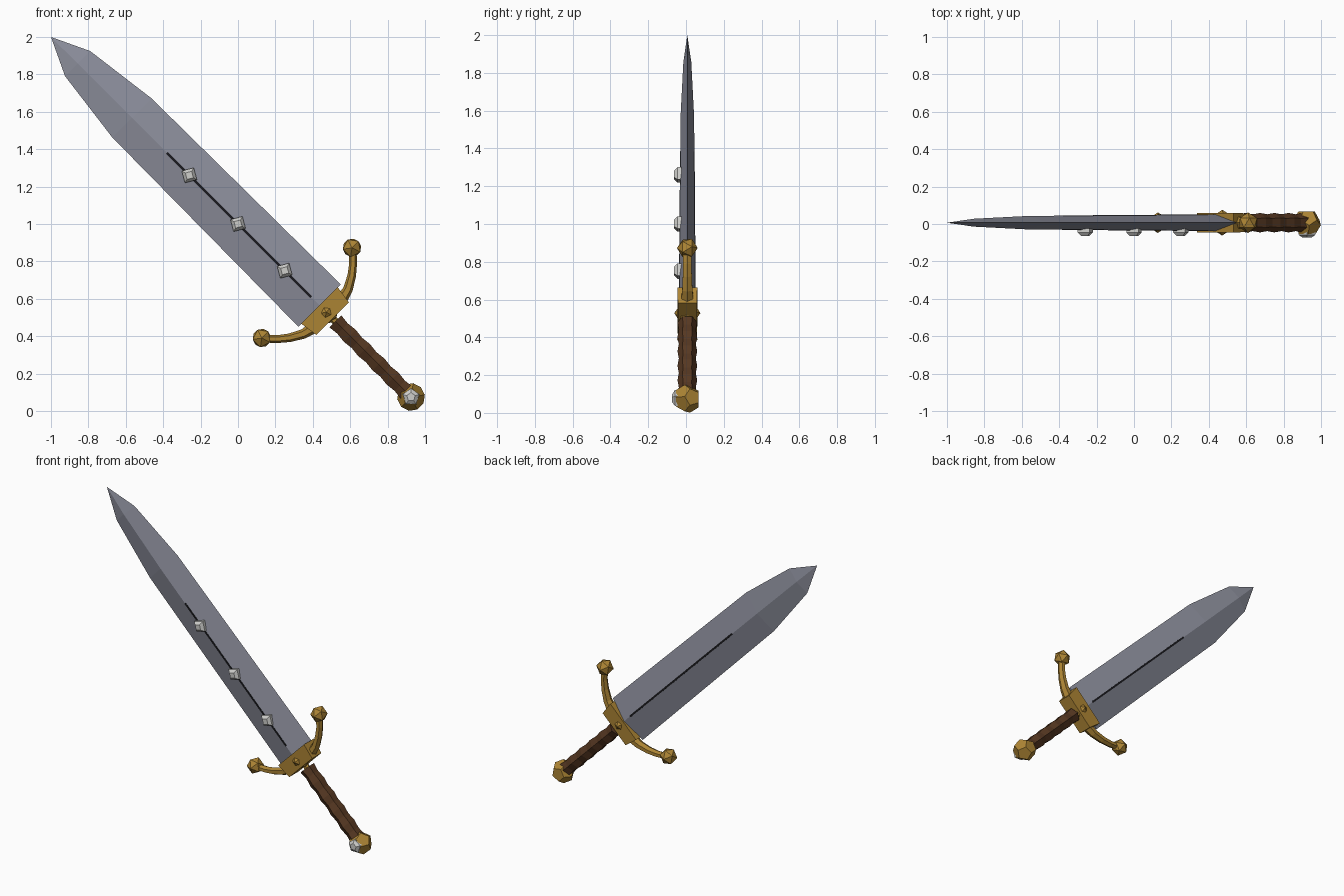
import bpy, bmesh, math
from mathutils import Matrix, Vector

if "Cube" in bpy.data.objects:
    bpy.data.objects.remove(bpy.data.objects["Cube"])

# Built upright (x across, y depth, z along the blade), then tilted 45 degrees
TILT = Matrix.Translation((0.5, 0.007, 0.5)) @ Matrix.Rotation(math.radians(-45), 4, 'Y')


def material(name, r, g, b):
    m = bpy.data.materials.new(name)
    m.diffuse_color = (r, g, b, 1)
    m.use_nodes = True
    m.node_tree.nodes["Principled BSDF"].inputs["Base Color"].default_value = m.diffuse_color
    return m


STEEL = material("steel", 0.27, 0.28, 0.34)
GOLD = material("gold", 0.42, 0.235, 0.035)
LEATHER = material("brown_leather", 0.095, 0.04, 0.016)
GEM = material("pale_gem", 0.62, 0.62, 0.60)
BLACK = material("groove_black", 0.01, 0.01, 0.013)


def finish(name, bm, mat):
    bmesh.ops.recalc_face_normals(bm, faces=bm.faces)
    mesh = bpy.data.meshes.new(name)
    bm.to_mesh(mesh)
    bm.free()
    mesh.materials.append(mat)
    obj = bpy.data.objects.new(name, mesh)
    obj.matrix_world = TILT
    bpy.context.collection.objects.link(obj)
    return obj


def loft(name, rings, mat):
    """Skin a list of equal-length point rings and cap both ends."""
    bm = bmesh.new()
    loops = [[bm.verts.new(p) for p in ring] for ring in rings]
    n = len(loops[0])
    for a, b in zip(loops, loops[1:]):
        for i in range(n):
            j = (i + 1) % n
            bm.faces.new((a[i], a[j], b[j], b[i]))
    bm.faces.new(loops[0])
    bm.faces.new(loops[-1])
    bmesh.ops.remove_doubles(bm, verts=bm.verts, dist=0.0005)
    return finish(name, bm, mat)


def ring(n, rx, ry, z, start=0.0):
    """Polygon across the sword's length."""
    angles = [start + math.tau * i / n for i in range(n)]
    return [(rx * math.cos(a), ry * math.sin(a), z) for a in angles]


def face_ring(n, r, y, z, start):
    """Polygon lying on the broad side of the sword."""
    angles = [start + math.tau * i / n for i in range(n)]
    return [(r * math.cos(a), y, z + r * math.sin(a)) for a in angles]


def box_ring(hx, hy, z):
    return [(-hx, -hy, z), (hx, -hy, z), (hx, hy, z), (-hx, hy, z)]


def ico(r, x, z):
    """Icosahedron with a corner pointing to the front."""
    bm = bmesh.new()
    bmesh.ops.create_icosphere(bm, subdivisions=1, radius=r,
                               matrix=Matrix.Translation((x, 0, z)) @ Matrix.Rotation(math.pi / 2, 4, 'X'))
    return bm


# Blade: diamond section narrowing in steps to the tip
loft("blade", [ring(4, 0.16, 0.044, 0.09), ring(4, 0.148, 0.036, 1.51),
               ring(4, 0.095, 0.021, 1.92), ring(4, 0.0001, 0.0001, 2.121)], STEEL)

# Thin dark groove along the ridge on both sides
loft("groove", [box_ring(0.006, 0.0445, 0.155), box_ring(0.006, 0.0385, 1.245)], BLACK)

# Square cut gems on the front of the blade
for i, z in enumerate((0.354, 0.707, 1.075)):
    a = math.radians(15)
    loft(f"blade_gem_{i + 1}", [face_ring(4, 0.047, -0.03, z, a), face_ring(4, 0.047, -0.052, z, a),
                                face_ring(4, 0.025, -0.071, z, a)], GEM)

# Guard block with a faceted stud through it
loft("guard_block", [box_ring(0.123, 0.05, -0.008), box_ring(0.138, 0.053, 0.092)], GOLD)
finish("guard_stud", ico(0.069, 0, 0.04), GOLD)

# Curved guard arms with faceted end knobs
PATH = [(0.11, 0.03, 0.031), (0.17, 0.045, 0.026), (0.235, 0.082, 0.023),
        (0.285, 0.122, 0.021), (0.33, 0.17, 0.021)]
for side, label in ((1, "right"), (-1, "left")):
    rings = []
    for i, (x, z, r) in enumerate(PATH):
        p, q = PATH[max(i - 1, 0)], PATH[min(i + 1, len(PATH) - 1)]
        t = Vector((q[0] - p[0], q[1] - p[1])).normalized()
        pts = [(r * math.cos(k * math.tau / 6), 1.2 * r * math.sin(k * math.tau / 6)) for k in range(6)]
        rings.append([(side * (x - t.y * c), d, z + t.x * c) for c, d in pts])
    loft(f"guard_arm_{label}", rings, GOLD)
    finish(f"guard_knob_{label}", ico(0.055, side * 0.341, 0.186), GOLD)

# Slim tang joining guard and grip
loft("tang", [ring(6, 0.02, 0.02, 0.0), ring(6, 0.02, 0.02, -0.06)], GOLD)

# Wavy six-sided grip
STEPS = 10
loft("grip", [ring(6, r, r, -0.03 - 0.54 * i / STEPS, math.pi / 2)
              for i, r in enumerate([0.052 if k % 2 == 0 else 0.045 for k in range(STEPS + 1)])], LEATHER)

# Pommel: dodecahedron made from the face centres of an icosahedron
source = ico(1, 0, 0)
centres = [f.calc_center_median().normalized() * 0.076 for f in source.faces]
source.free()
bm = bmesh.new()
for c in centres:
    bm.verts.new(c + Vector((0, 0, -0.601)))
bmesh.ops.convex_hull(bm, input=bm.verts)
bmesh.ops.dissolve_limit(bm, angle_limit=math.radians(5), verts=bm.verts, edges=bm.edges)
finish("pommel", bm, GOLD)

# Five-sided gem on the front of the pommel
a = math.radians(45)
loft("pommel_gem", [face_ring(5, 0.048, -0.05, -0.601, a), face_ring(5, 0.046, -0.066, -0.601, a),
                    face_ring(5, 0.024, -0.08, -0.601, a)], GEM)
